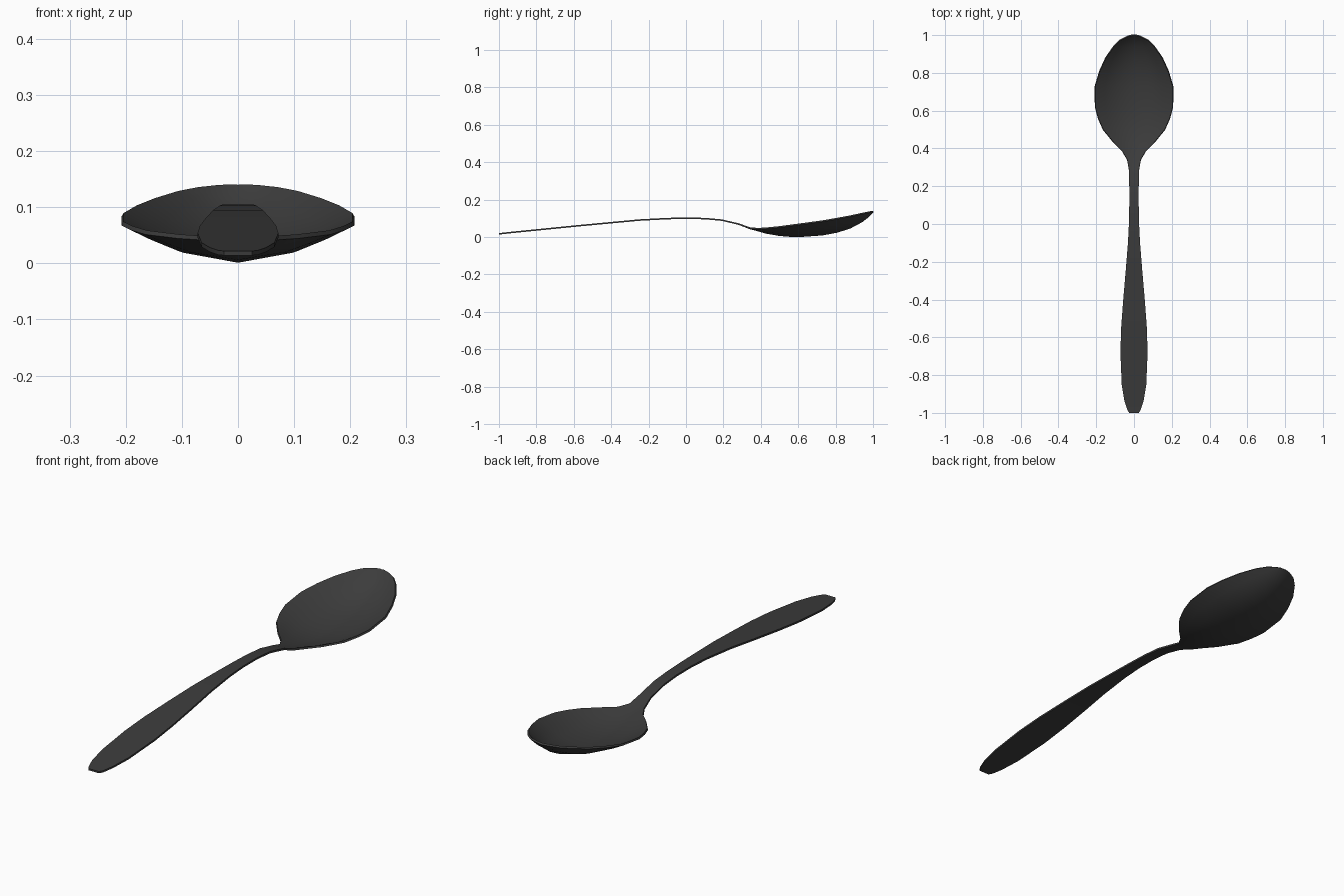
import bpy
import bmesh

cube = bpy.data.objects.get("Cube")
if cube:
    bpy.data.objects.remove(cube, do_unlink=True)

THICKNESS = 0.008

# Handle stations: y, half width, height
HANDLE = [
    (-1, .025, .018), (-.985, .035, .019), (-.94, .05, .024), (-.85, .065, .033),
    (-.68, .072, .05), (-.55, .068, .063), (-.4, .057, .077), (-.25, .044, .091),
    (-.1, .032, .099), (0, .027, .101), (.1, .025, .099), (.19, .025, .091),
    (.28, .026, .07),
]

# Bowl stations: y, half width, rim height, bottom height
BOWL = [
    (.34, .036, .049, .047), (.385, .062, .045, .035), (.43, .107, .048, .022),
    (.5, .164, .055, .01), (.56, .19, .063, .005), (.62, .206, .071, .005),
    (.73, .206, .086, .013), (.81, .182, .1, .028), (.88, .15, .113, .051),
    (.94, .108, .126, .083), (.975, .072, .133, .11), (.993, .036, .137, .13),
    (1, .012, .138, .137),
]

# Across the width: fraction of half width, fraction of bowl depth
SECTION = [(-1, 0), (-.75, .38), (-.5, .7), (0, 1), (.5, .7), (.75, .38), (1, 0)]


def flat_material(name, value):
    """One plain colour, shown in the viewport and in a render."""
    mat = bpy.data.materials.new(name)
    mat.use_nodes = True
    colour = (value, value, value, 1)
    mat.diffuse_color = colour
    shader = next(n for n in mat.node_tree.nodes if n.type == 'BSDF_PRINCIPLED')
    shader.inputs["Base Color"].default_value = colour
    return mat


def loft(name, stations, mat):
    """Skin a sheet through the stations, then give it thickness."""
    bm = bmesh.new()
    rows = []
    for y, width, rim, bottom in stations:
        rows.append([bm.verts.new((u * width, y, rim + (bottom - rim) * depth))
                     for u, depth in SECTION])
    for near, far in zip(rows, rows[1:]):
        for i in range(len(SECTION) - 1):
            bm.faces.new((near[i], near[i + 1], far[i + 1], far[i]))
    mesh = bpy.data.meshes.new(name)
    bm.to_mesh(mesh)
    bm.free()
    mesh.materials.append(mat)
    obj = bpy.data.objects.new(name, mesh)
    bpy.context.collection.objects.link(obj)

    solid = obj.modifiers.new("thickness", 'SOLIDIFY')
    solid.thickness = THICKNESS
    solid.offset = 0

    bpy.ops.object.select_all(action='DESELECT')
    obj.select_set(True)
    bpy.context.view_layer.objects.active = obj
    bpy.ops.object.modifier_apply(modifier=solid.name)
    bpy.ops.object.shade_smooth_by_angle(angle=0.6)
    return obj


# Handle and bowl flow into one continuous sheet
dark_metal = flat_material("dark grey metal", 0.045)
handle = [(y, width, z, z) for y, width, z in HANDLE]
loft("spoon", handle + BOWL, dark_metal)
